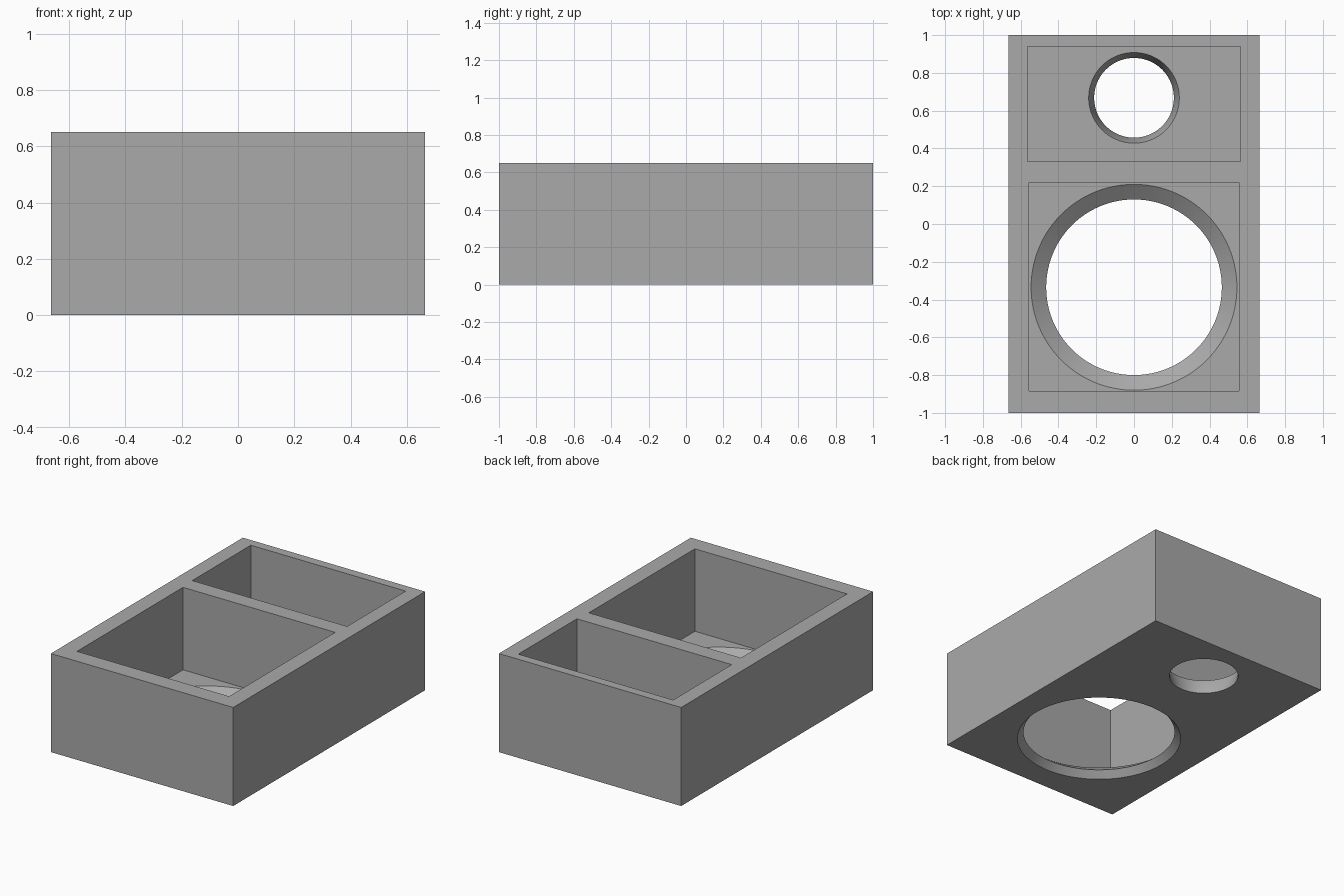
import bpy, bmesh, math
from mathutils import Matrix, Vector

if "Cube" in bpy.data.objects:
    bpy.data.objects.remove(bpy.data.objects["Cube"], do_unlink=True)

HEIGHT, FLOOR = 0.65, 0.106

grey = bpy.data.materials.new("plain grey")
grey.use_nodes = True
grey.diffuse_color = (0.4, 0.4, 0.4, 1)
grey.node_tree.nodes["Principled BSDF"].inputs["Base Color"].default_value = (0.4, 0.4, 0.4, 1)


def finish(name, bm):
    bmesh.ops.recalc_face_normals(bm, faces=bm.faces)
    mesh = bpy.data.meshes.new(name)
    bm.to_mesh(mesh)
    bm.free()
    mesh.materials.append(grey)
    obj = bpy.data.objects.new(name, mesh)
    bpy.context.collection.objects.link(obj)
    return obj


def block(name, low, high):
    low, high = Vector(low), Vector(high)
    bm = bmesh.new()
    bmesh.ops.create_cube(bm, size=1, matrix=Matrix.Translation((low + high) / 2)
                          @ Matrix.Diagonal((*(high - low), 1)))
    return finish(name, bm)


def turned(name, y, profile, sides=96):
    # Stack of rings (radius, height) closed with end caps
    bm = bmesh.new()
    rings = [[bm.verts.new((r * math.cos(a), y + r * math.sin(a), z))
              for a in (math.tau * i / sides for i in range(sides))]
             for r, z in profile]
    for lower, upper in zip(rings, rings[1:]):
        for i in range(sides):
            j = (i + 1) % sides
            bm.faces.new((lower[i], lower[j], upper[j], upper[i]))
    bm.faces.new(rings[0])
    bm.faces.new(rings[-1])
    return finish(name, bm)


# Outer block
box = block("two_compartment_box", (-0.665, -1, 0), (0.665, 1, HEIGHT))

cutters = [
    # Rectangular compartments
    block("front_compartment_cutter", (-0.555, -0.885, FLOOR), (0.555, 0.22, 1)),
    block("back_compartment_cutter", (-0.565, 0.33, FLOOR), (0.565, 0.94, 1)),
    # Flared round openings through the floor
    turned("large_hole_cutter", -0.335,
           [(0.503, -0.1), (0.503, 0), (0.465, 0.045), (0.545, FLOOR), (0.545, 0.2)]),
    turned("small_hole_cutter", 0.668,
           [(0.211, -0.1), (0.211, 0.025), (0.24, FLOOR), (0.24, 0.2)]),
]

bpy.ops.object.select_all(action='DESELECT')
bpy.context.view_layer.objects.active = box
box.select_set(True)
for cutter in cutters:
    mod = box.modifiers.new("cut", 'BOOLEAN')
    mod.operation = 'DIFFERENCE'
    mod.solver = 'EXACT'
    mod.object = cutter
    bpy.ops.object.modifier_apply(modifier=mod.name)
    bpy.data.objects.remove(cutter, do_unlink=True)

bpy.ops.object.shade_smooth_by_angle(angle=math.radians(20))
